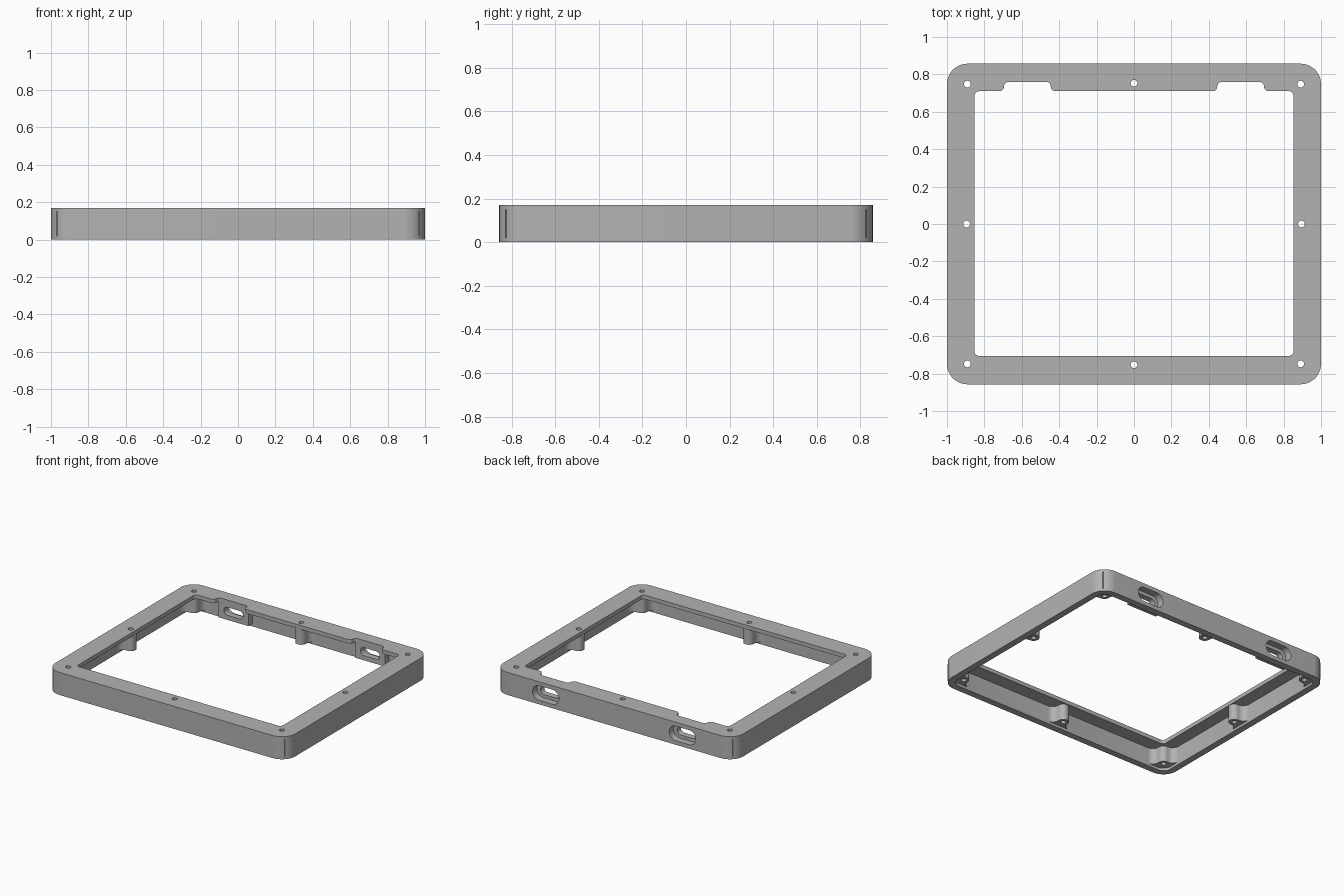
import bpy, bmesh, math
from mathutils import Matrix

cube = bpy.data.objects.get("Cube")
if cube:
    bpy.data.objects.remove(cube, do_unlink=True)

HX, HY, HEIGHT = 1.0, 0.857, 0.17      # outer half sizes and height
WALL, LIP_Z, FOOT_Z = 0.05, 0.14, 0.02  # wall thickness, lip underside, boss foot

grey = bpy.data.materials.new("satin_grey")
grey.use_nodes = True
grey.diffuse_color = (0.45, 0.45, 0.45, 1)
grey.node_tree.nodes["Principled BSDF"].inputs["Base Color"].default_value = (0.45, 0.45, 0.45, 1)


def arc(cx, cy, r, a0, a1, n=8):
    steps = [math.radians(a0 + (a1 - a0) * i / n) for i in range(n + 1)]
    return [(cx + r * math.cos(a), cy + r * math.sin(a)) for a in steps]


def rounded_rect(hx, hy, r, n=8):
    return (arc(hx - r, hy - r, r, 0, 90, n) + arc(r - hx, hy - r, r, 90, 180, n)
            + arc(r - hx, r - hy, r, 180, 270, n) + arc(hx - r, r - hy, r, 270, 360, n))


def prism(name, points, z0, z1, matrix=None):
    """Extrude an outline from z0 to z1."""
    bm = bmesh.new()
    base = bm.faces.new([bm.verts.new((x, y, z0)) for x, y in points])
    out = bmesh.ops.extrude_face_region(bm, geom=[base])["geom"]
    top = [v for v in out if isinstance(v, bmesh.types.BMVert)]
    bmesh.ops.translate(bm, verts=top, vec=(0, 0, z1 - z0))
    bmesh.ops.remove_doubles(bm, verts=bm.verts, dist=1e-5)
    if matrix:
        bm.transform(matrix)
    bmesh.ops.recalc_face_normals(bm, faces=bm.faces)
    mesh = bpy.data.meshes.new(name)
    bm.to_mesh(mesh)
    bm.free()
    mesh.materials.append(grey)
    obj = bpy.data.objects.new(name, mesh)
    bpy.context.collection.objects.link(obj)
    return obj


def combine(body, tool, operation):
    mod = body.modifiers.new(operation.lower(), 'BOOLEAN')
    mod.operation, mod.solver, mod.object = operation, 'EXACT', tool
    bpy.context.view_layer.objects.active = body
    bpy.ops.object.modifier_apply(modifier=mod.name)
    bpy.data.objects.remove(tool, do_unlink=True)


# Outer slab and hollow underside
frame = prism("bezel_frame", rounded_rect(HX, HY, 0.11, 16), 0, HEIGHT)
combine(frame, prism("cavity", rounded_rect(HX - WALL, HY - WALL, 0.06), -0.1, LIP_Z), 'DIFFERENCE')

# Window opening with two stepped notches along the back edge
ox, y0, y1, r = 0.853, -0.705, 0.71, 0.025
NOTCH_X, NOTCH_Y = 0.57, 0.76
opening = arc(ox - r, y1 - r, r, 0, 90)
for c in (NOTCH_X, -NOTCH_X):
    opening += arc(c + 0.15, y1 + r, r, 270, 180) + arc(c + 0.1, y1 + r, r, 0, 90)
    opening += arc(c - 0.1, y1 + r, r, 90, 180) + arc(c - 0.15, y1 + r, r, 0, -90)
opening += arc(r - ox, y1 - r, r, 90, 180)
opening += arc(r - ox, y0 + r, r, 180, 270) + arc(ox - r, y0 + r, r, 270, 360)
combine(frame, prism("opening", opening, -0.1, 0.3), 'DIFFERENCE')

# Screw bosses, flared into the walls
side_boss = ([(-0.09, -0.02), (0.09, -0.02)] + arc(0.09, 0.05, 0.05, 270, 180)
             + arc(0, 0.055, 0.04, 0, 180, 12) + arc(-0.09, 0.05, 0.05, 0, -90))
corner_boss = ([(-0.02, -0.02), (0.147, -0.02)] + arc(0.147, 0.05, 0.05, 270, 180)
               + arc(0.057, 0.057, 0.04, 0, 90) + arc(0.05, 0.147, 0.05, -90, -180))
ix, iy = HX - WALL, HY - WALL
outlines, holes = [], []
for s in (1, -1):
    outlines.append([(u, s * (iy - v)) for u, v in side_boss])
    outlines.append([(s * (ix - v), u) for u, v in side_boss])
    holes += [(0, s * 0.753), (s * 0.895, 0)]
    for t in (1, -1):
        outlines.append([(s * (ix - u), t * (iy - v)) for u, v in corner_boss])
        holes.append((s * 0.891, t * 0.748))
for points in outlines:
    combine(frame, prism("boss", points, FOOT_Z, LIP_Z + 0.01), 'UNION')

# Blocks behind the port slots, flush with the notches
for c in (NOTCH_X, -NOTCH_X):
    block = [(c - 0.125, NOTCH_Y), (c + 0.125, NOTCH_Y), (c + 0.125, 0.83), (c - 0.125, 0.83)]
    combine(frame, prism("port_block", block, FOOT_Z, LIP_Z + 0.01), 'UNION')

# Screw holes
for x, y in holes:
    combine(frame, prism("screw_hole", arc(x, y, 0.018, 0, 345, 23), -0.1, 0.3), 'DIFFERENCE')

# Port slots: wide outer recess and a smaller through hole
upright = Matrix.Rotation(math.pi / 2, 4, 'X')
for c in (NOTCH_X, -NOTCH_X):
    for hx, hz, back, front in ((0.11, 0.055, -0.95, -0.805), (0.08, 0.03, -0.95, -0.6)):
        place = Matrix.Translation((c, 0, 0.085)) @ upright
        slot = prism("port_slot", rounded_rect(hx, hz, hz - 0.0005), back, front, place)
        combine(frame, slot, 'DIFFERENCE')

# Smooth curved walls, crisp edges
bpy.ops.object.select_all(action='DESELECT')
frame.select_set(True)
bpy.context.view_layer.objects.active = frame
bpy.ops.object.shade_smooth_by_angle(angle=math.radians(30))
